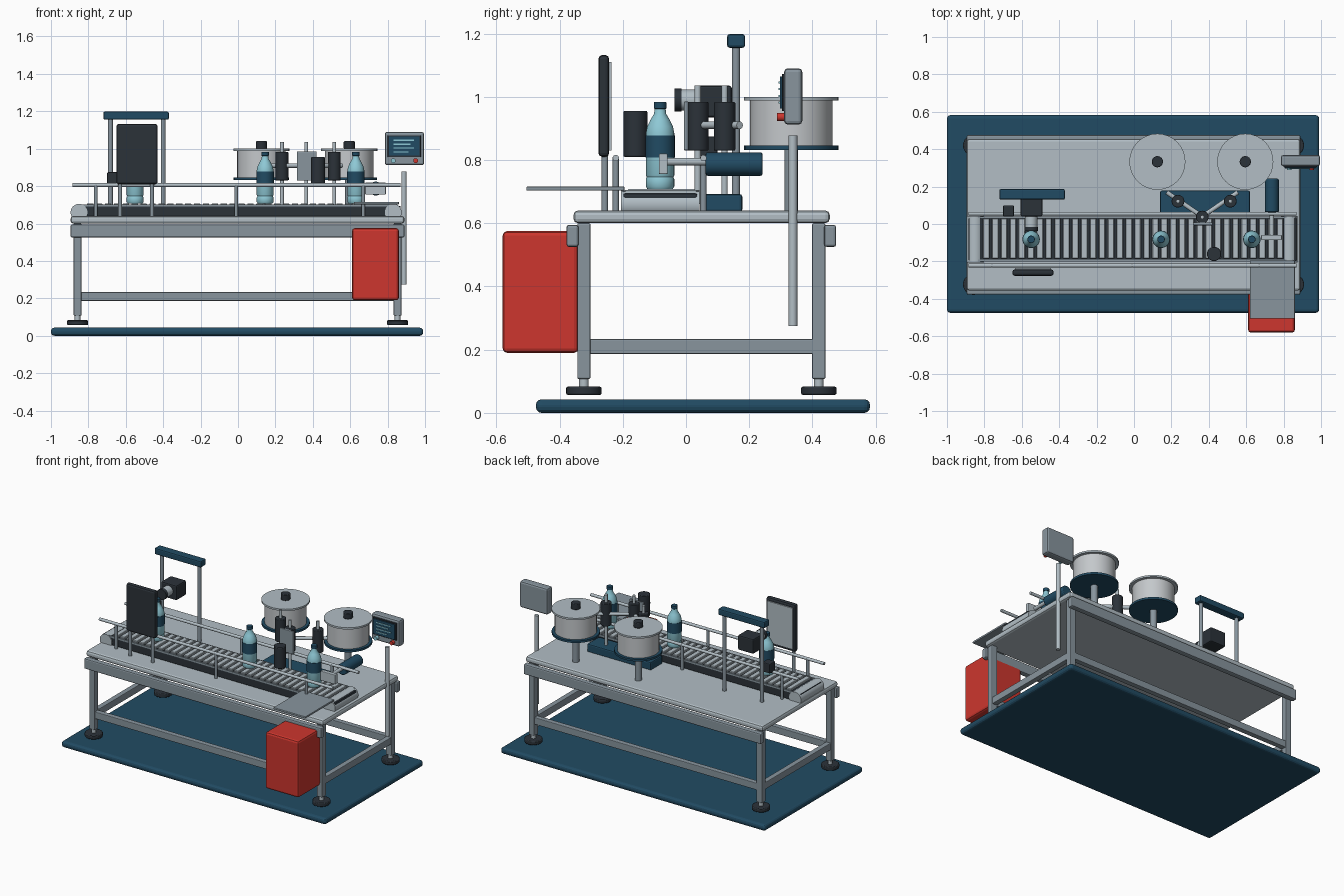
import bpy, math
from mathutils import Vector

if "Cube" in bpy.data.objects:
    bpy.data.objects.remove(bpy.data.objects["Cube"])


def lin(c):
    c /= 255
    return c / 12.92 if c <= 0.04045 else ((c + 0.055) / 1.055) ** 2.4


def material(name, r, g, b):
    m = bpy.data.materials.new(name)
    m.diffuse_color = (lin(r), lin(g), lin(b), 1)
    m.use_nodes = True
    m.node_tree.nodes["Principled BSDF"].inputs["Base Color"].default_value = m.diffuse_color
    return m


NAVY = material("navy blue", 33, 75, 99)
LIGHT = material("light grey", 178, 190, 197)
STEEL = material("steel grey", 136, 149, 158)
DARK = material("charcoal", 43, 50, 57)
RED = material("red", 205, 54, 46)
AQUA = material("bottle blue", 142, 200, 213)
PALE = material("pale grey", 196, 200, 203)


def finish(ob, name, mat):
    ob.name = name
    ob.data.materials.append(mat)
    return ob


def box(name, x, y, z, mat, bevel=0.0, seg=2):
    """Box from (min, max) ranges on each axis."""
    bpy.ops.mesh.primitive_cube_add(size=1, location=[(a + b) / 2 for a, b in (x, y, z)])
    ob = bpy.context.object
    ob.scale = [b - a for a, b in (x, y, z)]
    bpy.ops.object.transform_apply(location=False, rotation=False, scale=True)
    if bevel:
        mod = ob.modifiers.new("bevel", "BEVEL")
        mod.width, mod.segments = bevel, seg
    return finish(ob, name, mat)


def rod(name, p, q, r, mat, bevel=0.0, sides=32):
    """Cylinder between two points."""
    p, q = Vector(p), Vector(q)
    bpy.ops.mesh.primitive_cylinder_add(vertices=sides, radius=r, depth=(q - p).length,
                                        location=(p + q) / 2)
    ob = bpy.context.object
    ob.rotation_euler = (q - p).to_track_quat("Z", "Y").to_euler()
    bpy.ops.object.shade_smooth_by_angle(angle=math.radians(35))
    if bevel:
        mod = ob.modifiers.new("bevel", "BEVEL")
        mod.width, mod.segments, mod.limit_method = bevel, 2, "ANGLE"
    return finish(ob, name, mat)


def post(name, x, y, z0, z1, r, mat, bevel=0.0):
    return rod(name, (x, y, z0), (x, y, z1), r, mat, bevel)


def lathe(name, x, y, profile, mat, n=32):
    """Revolve (radius, z) points about a vertical axis."""
    verts = [(r * math.cos(2 * math.pi * i / n), r * math.sin(2 * math.pi * i / n), z)
             for r, z in profile for i in range(n)]
    faces = [(k * n + i, k * n + (i + 1) % n, (k + 1) * n + (i + 1) % n, (k + 1) * n + i)
             for k in range(len(profile) - 1) for i in range(n)]
    faces += [tuple(reversed(range(n))), tuple(range(len(verts) - n, len(verts)))]
    me = bpy.data.meshes.new(name)
    me.from_pydata(verts, [], faces)
    ob = bpy.data.objects.new(name, me)
    ob.location = (x, y, 0)
    bpy.context.collection.objects.link(ob)
    bpy.ops.object.select_all(action="DESELECT")
    ob.select_set(True)
    bpy.context.view_layer.objects.active = ob
    bpy.ops.object.shade_smooth_by_angle(angle=math.radians(40))
    return finish(ob, name, mat)


# Floor plate, table top and frame
box("floor_plate", (-1, 0.99), (-0.475, 0.582), (0, 0.043), NAVY, 0.018, 3)
box("table_top", (-0.895, 0.89), (-0.356, 0.455), (0.6, 0.64), LIGHT, 0.014)
XL, XR, YF, YB = -0.858, 0.853, -0.323, 0.42
for y0, y1 in ((-0.378, -0.34), (0.437, 0.475)):
    box("side_rail", (-0.895, 0.89), (y0, y1), (0.525, 0.595), STEEL, 0.008)
for x in (XL, XR):
    for y in (YF, YB):
        box("leg", (x - 0.021, x + 0.021), (y - 0.021, y + 0.021), (0.107, 0.6), STEEL, 0.005)
        post("foot_stem", x, y, 0.08, 0.11, 0.015, LIGHT)
        post("foot", x, y, 0.057, 0.083, 0.056, DARK, 0.005)
    box("end_brace", (x - 0.018, x + 0.018), (YF, YB), (0.186, 0.233), STEEL, 0.004)
for y in (YF, YB):
    box("long_brace", (XL, XR), (y - 0.018, y + 0.018), (0.186, 0.233), STEEL, 0.004)

# Conveyor with slats and end rollers
box("conveyor_body", (-0.885, 0.87), (-0.2, 0.037), (0.637, 0.695), DARK, 0.008)
for x in (-0.85, 0.83):
    rod("end_roller", (x, -0.206, 0.66), (x, 0.043, 0.66), 0.045, LIGHT)
for i in range(34):
    x = -0.79 + i * 0.0476
    box("slat", (x - 0.017, x + 0.017), (-0.185, 0.03), (0.69, 0.708), LIGHT, 0.003, 1)
for y in (-0.196, 0.036):
    box("belt_edge", (-0.86, 0.85), (y - 0.005, y + 0.005), (0.69, 0.702), STEEL)

# Guide rails on posts
for y in (-0.222, 0.055):
    rod("guide_rail", (-0.885, y, 0.806), (0.87, y, 0.806), 0.01, LIGHT, sides=16)
    for x in (-0.76, -0.01, 0.67):
        post("guide_post", x, y, 0.63, 0.81, 0.01, STEEL)

# Inspection shield in front of the belt
box("shield", (-0.65, -0.43), (-0.277, -0.243), (0.81, 1.132), DARK, 0.012)
box("shield_back", (-0.635, -0.445), (-0.243, -0.235), (0.83, 1.11), LIGHT)
for x in (-0.63, -0.46):
    post("shield_post", x, -0.257, 0.63, 0.83, 0.011, STEEL)

# Gantry with camera and sensor
box("gantry_beam", (-0.72, -0.37), (0.13, 0.187), (1.155, 1.198), NAVY, 0.008)
for x in (-0.682, -0.4):
    post("gantry_post", x, 0.158, 0.63, 1.16, 0.013, STEEL)
box("camera_body", (-0.607, -0.49), (0.04, 0.145), (0.935, 1.035), DARK, 0.008)
rod("camera_lens", (-0.55, 0.045, 0.99), (-0.55, -0.02, 0.99), 0.033, LIGHT)
rod("camera_lens_ring", (-0.55, -0.015, 0.99), (-0.55, -0.037, 0.99), 0.036, DARK)
box("sensor", (-0.7, -0.642), (0.04, 0.1), (0.81, 0.875), DARK, 0.006)

# Labelling unit: base, reels, rollers and web arms
box("label_base", (0.14, 0.62), (0.05, 0.178), (0.635, 0.692), NAVY, 0.008)
for x in (0.125, 0.595):
    y = 0.333
    post("reel_post", x, y, 0.63, 0.84, 0.022, STEEL)
    post("reel_lower_disc", x, y, 0.832, 0.846, 0.149, NAVY)
    post("reel_drum", x, y, 0.845, 0.992, 0.13, PALE)
    post("reel_upper_disc", x, y, 0.988, 1.0, 0.15, LIGHT)
    post("reel_hub", x, y, 1.0, 1.04, 0.03, DARK, 0.004)
for x, y in ((0.235, 0.122), (0.515, 0.122), (0.365, 0.037)):
    post("label_roller", x, y, 0.83, 0.983, 0.034, DARK, 0.003)
    post("roller_shaft", x, y, 0.66, 1.035, 0.01, LIGHT)
for x in (0.175, 0.555):
    rod("web_arm", (x, 0.17, 0.91), (0.365, 0.04, 0.91), 0.012, LIGHT, sides=16)
box("peel_plate", (0.315, 0.42), (-0.007, 0.008), (0.83, 0.985), STEEL, 0.004)
post("press_roller", 0.428, -0.16, 0.81, 0.955, 0.038, DARK, 0.004)

# Reject pusher, exit plate and bin
rod("pusher_cylinder", (0.737, 0.062, 0.787), (0.737, 0.242, 0.787), 0.037, NAVY, 0.006)
rod("pusher_rod", (0.737, -0.07, 0.795), (0.737, 0.07, 0.795), 0.012, LIGHT)
box("pusher_plate", (0.68, 0.79), (-0.086, -0.058), (0.755, 0.82), LIGHT, 0.004)
box("exit_plate", (0.62, 0.86), (-0.505, -0.195), (0.703, 0.716), STEEL, 0.003)
box("reject_bin", (0.61, 0.86), (-0.58, -0.34), (0.19, 0.575), RED, 0.014)

# Bottles with label and cap
BOTTLE = [(0.04, 0.708), (0.045, 0.716), (0.045, 0.74), (0.042, 0.746), (0.045, 0.752),
          (0.045, 0.885), (0.041, 0.905), (0.03, 0.928), (0.019, 0.946), (0.017, 0.968)]
for x in (-0.55, 0.145, 0.63):
    lathe("bottle", x, -0.082, BOTTLE, AQUA)
    post("bottle_label", x, -0.082, 0.808, 0.878, 0.0465, NAVY)
    post("bottle_cap", x, -0.082, 0.962, 0.983, 0.02, NAVY, 0.002)

# Control panel on its pole
post("panel_pole", 0.887, 0.338, 0.275, 0.877, 0.014, LIGHT)
box("control_panel", (0.785, 0.995), (0.31, 0.368), (0.912, 1.09), STEEL, 0.012)
box("panel_bezel", (0.8, 0.978), (0.303, 0.312), (0.955, 1.072), DARK, 0.002, 1)
box("panel_screen", (0.808, 0.97), (0.297, 0.304), (0.963, 1.064), NAVY)
for i, w in enumerate((0.11, 0.09, 0.11, 0.08)):
    z = 1.045 - i * 0.021
    box("screen_line", (0.832, 0.832 + w), (0.293, 0.298), (z - 0.003, z + 0.003), AQUA)
for x, m in ((0.83, AQUA), (0.95, RED)):
    rod("panel_button", (x, 0.288, 0.936), (x, 0.312, 0.936), 0.013, m, sides=20)
